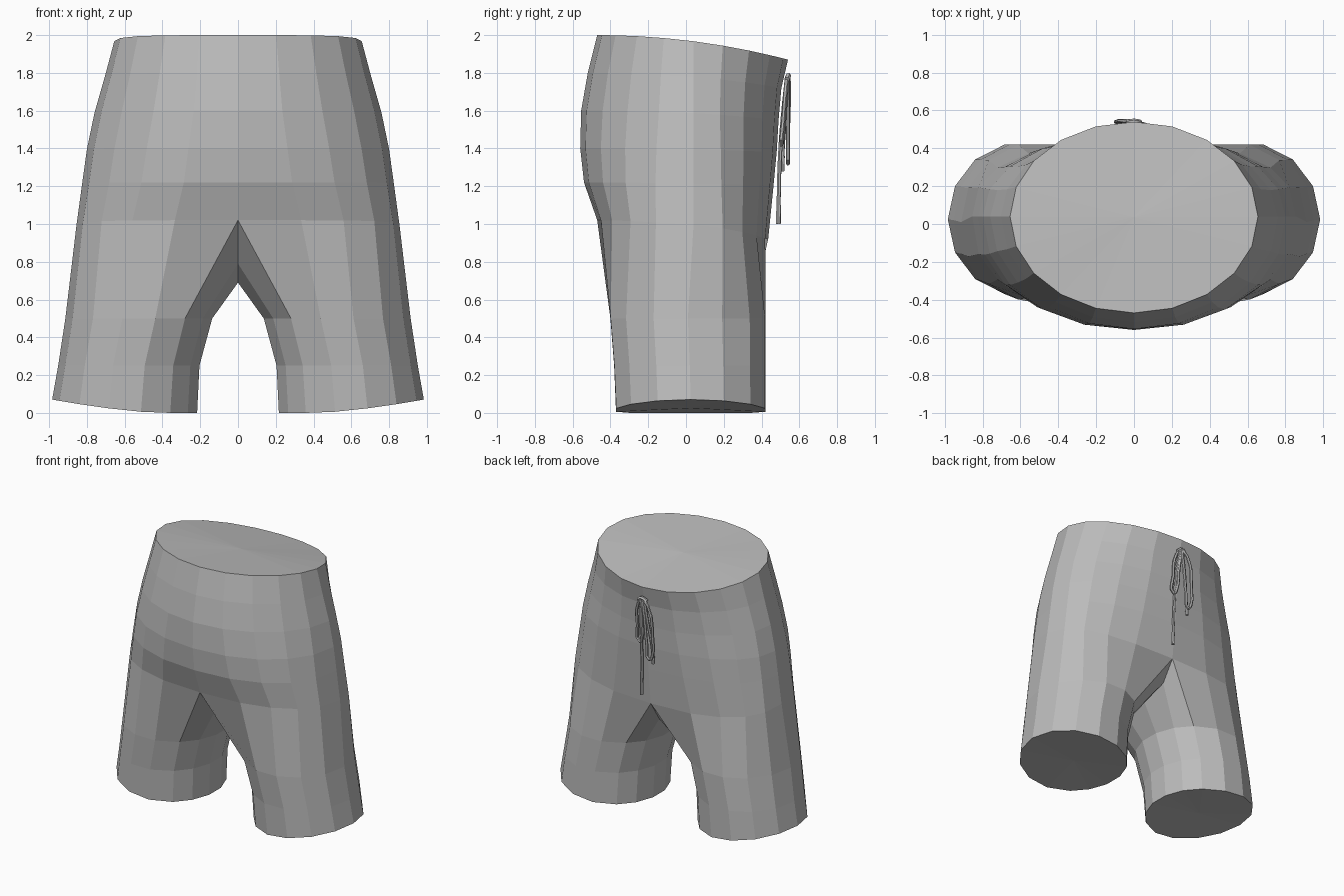
import bpy, bmesh, math
from mathutils import Vector

if "Cube" in bpy.data.objects:
    bpy.data.objects.remove(bpy.data.objects["Cube"])

def material(name, c):
    m = bpy.data.materials.new(name)
    m.diffuse_color = (c, c, c, 1)
    m.use_nodes = True
    m.node_tree.nodes["Principled BSDF"].inputs["Base Color"].default_value = m.diffuse_color
    return m

GREY = material("grey cloth", 0.5)
M = 11   # points on the outer side of each half section

def add_object(name, mesh):
    ob = bpy.data.objects.new(name, mesh)
    bpy.context.collection.objects.link(ob)
    mesh.materials.clear()
    mesh.materials.append(GREY)
    return ob

# Hip sections: front z, back z, half width, front y, back y, roundness
HIPS = [(2.00, 1.87, .655, -.47, .54, 1.0),
        (1.80, 1.72, .705, -.52, .505, 1.0),
        (1.60, 1.55, .76, -.555, .49, 1.0),
        (1.40, 1.38, .80, -.56, .48, .95),
        (1.22, 1.20, .825, -.54, .463, .9),
        (1.02, .92, .855, -.47, .435, .8)]
# Seam between the legs, back to front: y, z
CROTCH = [(.33, .76), (.12, .69), (-.10, .69), (-.30, .79)]
# Leg sections: z, centre x, half width, front y, back y
LEGS = [(.50, .522, .392, -.41, .43),
        (.25, .575, .377, -.39, .43),
        (.00, .597, .387, -.38, .43)]

def hip_ring(zf, zb, rx, yf, yb, p):
    pts = []
    for i in range(M):
        a = math.pi * (i / (M - 1) - .5)
        c, s = max(0, math.cos(a)) ** p, math.sin(a)
        if i in (0, M - 1):
            c = 0
        sy = math.copysign(abs(s) ** p, s)
        y = .04 + sy * ((yb - .04) if s > 0 else (.04 - yf))
        pts.append((rx * c, y, zf + (zb - zf) * ((s + 1) / 2) ** 2))
    return pts

def leg_ring(z, cx, rx, yf, yb):
    A = math.radians(128)
    n = len(CROTCH) + 1
    angles = [-A + 2 * A * i / (M - 1) for i in range(M)]
    angles += [A + (2 * math.pi - 2 * A) * k / n for k in range(1, n)]
    pts = []
    for a in angles:
        x = cx + rx * math.cos(a)
        y = (yf + yb) / 2 + (yb - yf) / 2 * math.sin(a)
        lift = .07 * max(0, (x - .4) / .58) ** 1.5 if z == 0 else 0
        pts.append((x, y, z + lift))
    return pts

# Shorts: each half is lofted from waist to hem, then the halves are welded
bm = bmesh.new()
for side in (1, -1):
    def verts(pts):
        return [bm.verts.new((side * x, y, z)) for x, y, z in pts]
    hips = [verts(hip_ring(*h)) for h in HIPS]
    for a, b in zip(hips, hips[1:]):
        for i in range(M - 1):
            bm.faces.new((a[i], a[i + 1], b[i + 1], b[i]))
    legs = [hips[-1] + verts([(0, y, z) for y, z in CROTCH])]
    legs += [verts(leg_ring(*l)) for l in LEGS]
    for a, b in zip(legs, legs[1:]):
        n = len(a)
        for i in range(n):
            j = (i + 1) % n
            bm.faces.new((a[i], a[j], b[j], b[i]))
bmesh.ops.remove_doubles(bm, verts=bm.verts, dist=.0005)
# Closed waist and hems
caps = bmesh.ops.holes_fill(bm, edges=[e for e in bm.edges if e.is_boundary], sides=0)["faces"]
bmesh.ops.poke(bm, faces=caps)
bmesh.ops.recalc_face_normals(bm, faces=bm.faces)
mesh = bpy.data.meshes.new("shorts")
bm.to_mesh(mesh)
bm.free()
add_object("shorts", mesh)

def cord(name, pts, radius=.011):
    cu = bpy.data.curves.new(name, 'CURVE')
    cu.dimensions = '3D'
    cu.bevel_depth = radius
    cu.bevel_resolution = 1
    cu.resolution_u = 3
    cu.use_fill_caps = True
    sp = cu.splines.new('BEZIER')
    sp.bezier_points.add(len(pts) - 1)
    for b, p in zip(sp.bezier_points, pts):
        b.co = Vector(p)
        b.handle_left_type = b.handle_right_type = 'AUTO'
    tmp = bpy.data.objects.new(name + " path", cu)
    bpy.context.collection.objects.link(tmp)
    bpy.context.view_layer.update()
    me = bpy.data.meshes.new_from_object(tmp.evaluated_get(bpy.context.evaluated_depsgraph_get()))
    bpy.data.objects.remove(tmp)
    ob = add_object(name, me)
    for p in me.polygons:
        p.use_smooth = False
    return ob

# Drawstring: two hanging loops and two tails tied at the waist
cord("left_loop", [(0, .535, 1.78), (.04, .53, 1.74), (.06, .515, 1.55), (.045, .505, 1.42),
                   (.025, .51, 1.45), (.015, .525, 1.62), (0, .535, 1.77)])
cord("right_loop", [(0, .54, 1.78), (-.05, .545, 1.74), (-.09, .54, 1.5), (-.085, .54, 1.35),
                    (-.06, .54, 1.32), (-.04, .54, 1.42), (-.02, .54, 1.62), (0, .54, 1.77)])
cord("long_tail", [(.01, .535, 1.78), (.03, .515, 1.6), (.035, .497, 1.35), (.04, .49, 1.1)])
cord("short_tail", [(-.01, .535, 1.78), (-.035, .53, 1.62), (-.06, .515, 1.45), (-.07, .51, 1.36)])
cord("knot", [(-.035, .535, 1.765), (0, .542, 1.785), (.035, .535, 1.765)], .015)
# Cord tips
cord("long_tip", [(.04, .491, 1.1), (.042, .489, 1.0)], .013)
cord("short_tip", [(-.07, .511, 1.36), (-.075, .509, 1.28)], .013)
